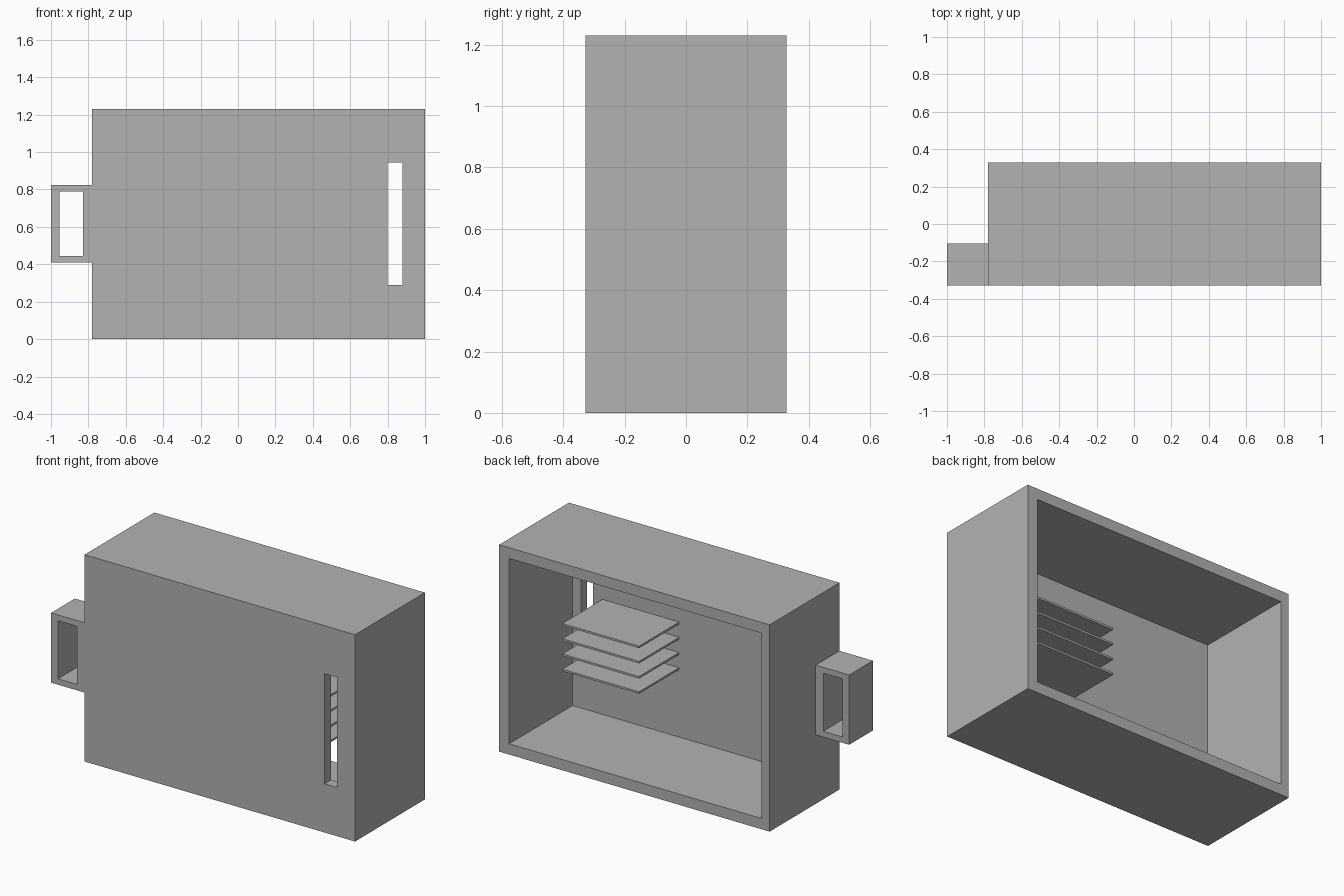
import bpy
from mathutils import Vector

cube = bpy.data.objects.get("Cube")
if cube:
    bpy.data.objects.remove(cube, do_unlink=True)

grey = bpy.data.materials.new("plain_grey")
grey.use_nodes = True
grey.diffuse_color = (0.448, 0.448, 0.448, 1)
grey.node_tree.nodes["Principled BSDF"].inputs["Base Color"].default_value = grey.diffuse_color


def box(name, x, y, z):
    """Box between the (min, max) pairs on each axis."""
    lo, hi = (Vector(c) for c in zip(x, y, z))
    bpy.ops.mesh.primitive_cube_add(size=1)
    ob = bpy.context.object
    ob.name = ob.data.name = name
    for v in ob.data.vertices:
        v.co = (lo + hi) / 2 + v.co * (hi - lo)
    ob.data.materials.append(grey)
    return ob


def combine(target, other, operation):
    """Apply a boolean and discard the second object."""
    mod = target.modifiers.new(operation.lower(), "BOOLEAN")
    mod.operation = operation
    mod.solver = "EXACT"
    mod.object = other
    bpy.context.view_layer.objects.active = target
    bpy.ops.object.modifier_apply(modifier=mod.name)
    bpy.data.objects.remove(other, do_unlink=True)


FRONT, BACK = -0.328, 0.328
LEFT, RIGHT, TOP = 1.0, -0.78, 1.23
INNER_FRONT = -0.268

# Housing, open at the back, with a side handle flush with its front
housing = box("housing", (RIGHT, LEFT), (FRONT, BACK), (0, TOP))
handle = box("handle", (-1, RIGHT + 0.02), (FRONT, -0.105), (0.41, 0.825))
combine(housing, handle, "UNION")

# Cavity, front slot and handle opening
cutters = (
    ("cavity", (-0.728, 0.934), (INNER_FRONT, BACK + 0.1), (0.064, TOP - 0.064)),
    ("slot", (0.80, 0.88), (FRONT - 0.1, 0), (0.29, 0.945)),
    ("handle_opening", (-0.955, -0.83), (FRONT - 0.1, 0), (0.445, 0.79)),
)
for cutter in cutters:
    combine(housing, box(*cutter), "DIFFERENCE")

# Four thin shelves fixed to the inside of the front wall
for i in range(4):
    top = 0.748 - i * 0.0905
    box(f"shelf_{i + 1}", (0.233, 0.738), (INNER_FRONT - 0.005, 0.108), (top - 0.012, top))
